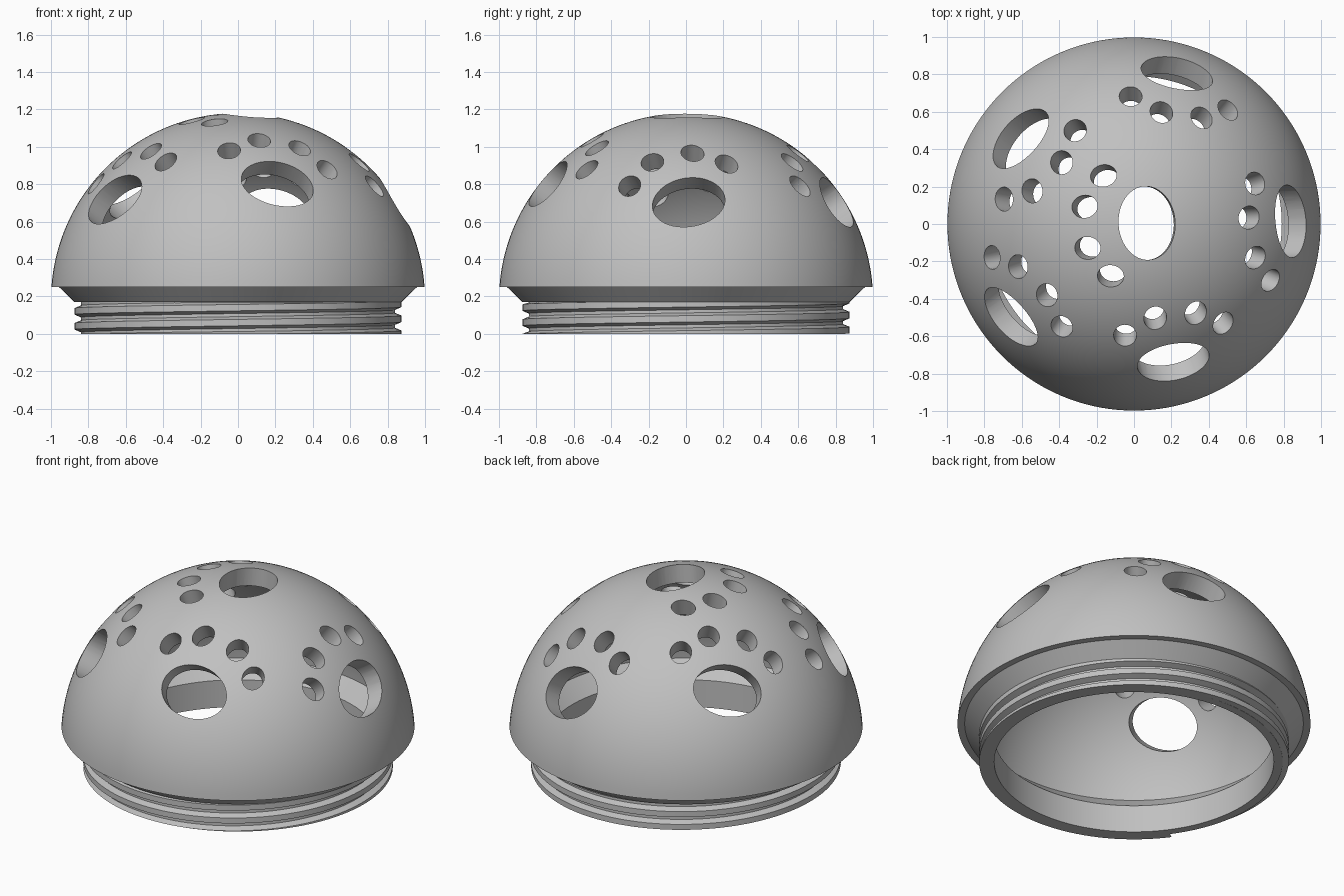
import bpy, bmesh
from math import sin, cos, pi, radians
from mathutils import Vector, Matrix

if "Cube" in bpy.data.objects:
    bpy.data.objects.remove(bpy.data.objects["Cube"], do_unlink=True)

CENTRE = Vector((0, 0, 0.18))
OUTER, INNER = 1.0, 0.89
NECK_TOP = 0.17

grey = bpy.data.materials.new("plain_grey")
grey.use_nodes = True
colour = (0.53, 0.53, 0.53, 1)
grey.diffuse_color = colour
grey.node_tree.nodes["Principled BSDF"].inputs["Base Color"].default_value = colour


def make_object(name, bm):
    mesh = bpy.data.meshes.new(name)
    bmesh.ops.recalc_face_normals(bm, faces=bm.faces)
    bm.to_mesh(mesh)
    bm.free()
    mesh.materials.append(grey)
    obj = bpy.data.objects.new(name, mesh)
    bpy.context.collection.objects.link(obj)
    return obj


def arc(radius, start, end, steps):
    angles = [radians(start + (end - start) * i / steps) for i in range(steps + 1)]
    return [(radius * cos(a), CENTRE.z + radius * sin(a)) for a in angles]


# Hollow dome with flared collar and plain neck, turned from one profile
profile = [(0.79, 0), (0.84, 0), (0.84, NECK_TOP), (0.875, NECK_TOP), (0.957, 0.25)]
profile += arc(OUTER, 4, 90, 40) + arc(INNER, 90, 5.2, 40)
profile.append(profile[0])
profile.insert(-1, (0.79, NECK_TOP))
bm = bmesh.new()
verts = [bm.verts.new((r, 0, z)) for r, z in profile]
edges = [bm.edges.new(pair) for pair in zip(verts, verts[1:])]
bmesh.ops.spin(bm, geom=verts + edges, axis=(0, 0, 1), cent=(0, 0, 0),
               angle=2 * pi, steps=144)
bmesh.ops.remove_doubles(bm, verts=bm.verts, dist=0.0001)
bmesh.ops.dissolve_degenerate(bm, edges=bm.edges, dist=0.0001)
dome = make_object("pierced_dome", bm)

# Oval cutters: six pads, each with a fan of four toes
cutter_bm = bmesh.new()


def add_cutter(normal, up, half_width, half_height):
    up = (up - normal * up.dot(normal)).normalized()
    side = up.cross(normal)
    place = Matrix((side * half_width, up * half_height, normal)).transposed().to_4x4()
    place.translation = CENTRE + normal * 0.97
    bmesh.ops.create_cone(cutter_bm, cap_ends=True, segments=48, radius1=1,
                          radius2=1, depth=0.36, matrix=place)


def add_paw(azimuth, elevation, roll):
    az, el, ro = radians(azimuth), radians(elevation), radians(roll)
    normal = Vector((cos(el) * cos(az), cos(el) * sin(az), sin(el)))
    across = Vector((-sin(az), cos(az), 0))
    rise = normal.cross(across)
    up = rise * cos(ro) + across * sin(ro)
    side = across * cos(ro) - rise * sin(ro)
    add_cutter(normal, up, 0.197, 0.152)
    spread = radians(20)
    for fan in (-52, -19, 19, 52):
        a = radians(fan)
        toe = normal * cos(spread) + (up * cos(a) + side * sin(a)) * sin(spread)
        add_cutter(toe, up, 0.061, 0.071)


for paw in ((1, 32, -15), (74, 32, -15), (143, 39.5, 14),
            (217, 33, -15), (286, 39, 14), (4, 86, 0)):
    add_paw(*paw)
cutter = make_object("paw_cutters", cutter_bm)
cutter.hide_render = True

cut = dome.modifiers.new("paw_holes", "BOOLEAN")
cut.operation = "DIFFERENCE"
cut.solver = "EXACT"
cut.object = cutter
bpy.ops.object.select_all(action="DESELECT")
bpy.context.view_layer.objects.active = dome
dome.select_set(True)
bpy.ops.object.modifier_apply(modifier=cut.name)
bpy.data.objects.remove(cutter, do_unlink=True)

# Screw thread: a trapezoid swept along a helix, trimmed to the neck
PITCH, STEPS = 0.08, 120
section = [(0.83, -0.036), (0.875, -0.017), (0.875, 0.017), (0.83, 0.036)]
bm = bmesh.new()
rings = []
for i in range(int(-0.4 * STEPS), int(2.4 * STEPS) + 1):
    turn = i / STEPS
    a = turn * 2 * pi
    rings.append([bm.verts.new((r * cos(a), r * sin(a),
                                min(max(turn * PITCH + dz, 0), NECK_TOP)))
                  for r, dz in section])
for low, high in zip(rings, rings[1:]):
    for j in range(4):
        k = (j + 1) % 4
        bm.faces.new((low[j], low[k], high[k], high[j]))
bm.faces.new(rings[0])
bm.faces.new(rings[-1])
bmesh.ops.dissolve_degenerate(bm, edges=bm.edges, dist=0.0001)
thread = make_object("screw_thread", bm)

# Smooth curved faces, keep rims crisp
dome.select_set(True)
thread.select_set(True)
bpy.ops.object.shade_smooth_by_angle(angle=radians(25))
